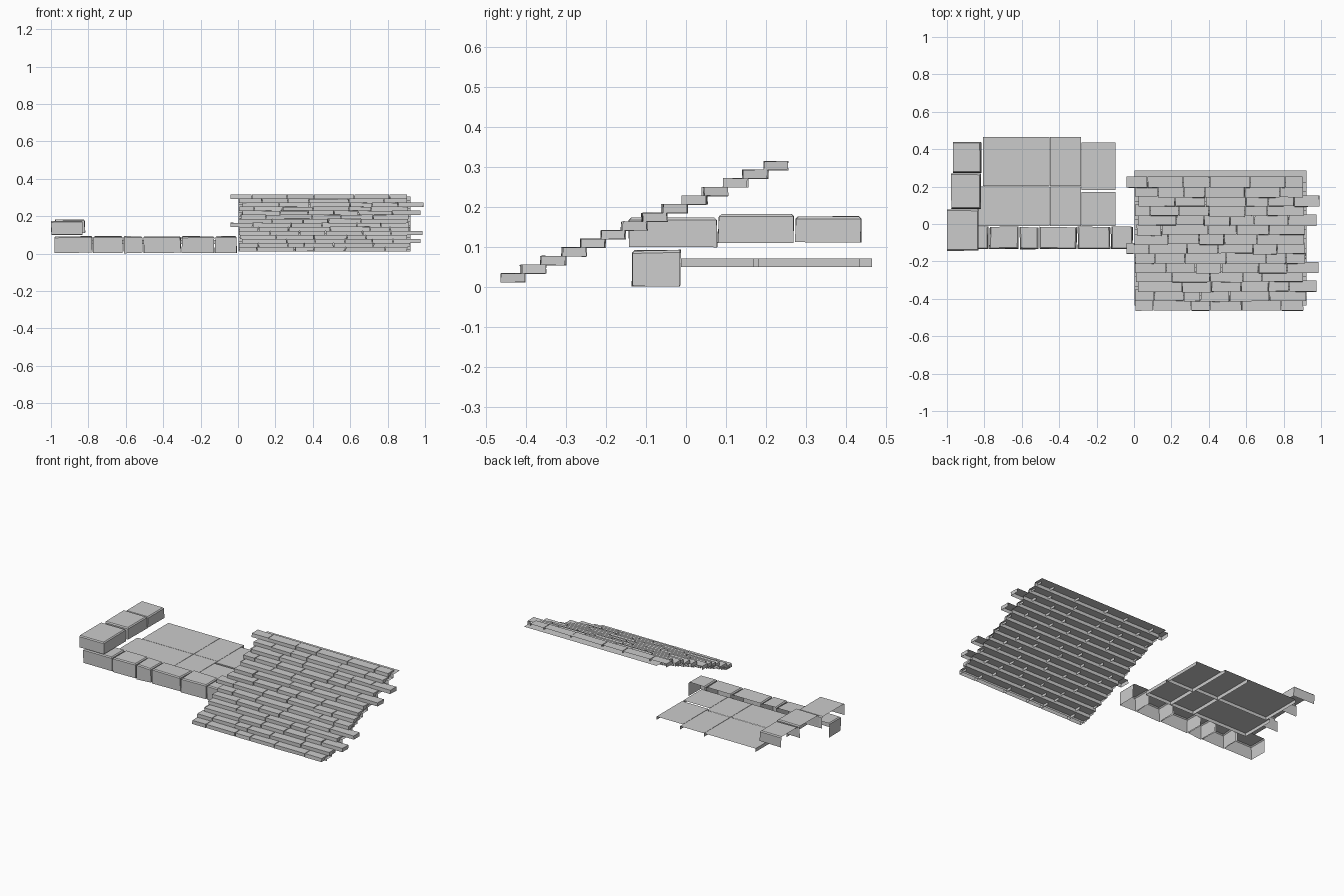
import bpy, bmesh, random

if "Cube" in bpy.data.objects:
    bpy.data.objects.remove(bpy.data.objects["Cube"])
random.seed(7)


def block(bm, lo, hi, sides, jitter=0.0, chip=0.0):
    """Open-bottomed block: a top plus the listed sides; chip chamfers the exposed top edges."""
    j = lambda: random.uniform(-jitter, jitter)
    v = {}
    for a in (0, 1):
        for b in (0, 1):
            for c in (0, 1):
                v[a, b, c] = bm.verts.new(((lo[0], hi[0])[a] + j(),
                                           (lo[1], hi[1])[b] + j(),
                                           (lo[2], hi[2])[c] + j() * 0.6))
    loops = {'top': ((0, 0, 1), (1, 0, 1), (1, 1, 1), (0, 1, 1)),
             '-y': ((0, 0, 0), (1, 0, 0), (1, 0, 1), (0, 0, 1)),
             '+y': ((1, 1, 0), (0, 1, 0), (0, 1, 1), (1, 1, 1)),
             '-x': ((0, 1, 0), (0, 0, 0), (0, 0, 1), (0, 1, 1)),
             '+x': ((1, 0, 0), (1, 1, 0), (1, 1, 1), (1, 0, 1))}
    faces = [bm.faces.new([v[k] for k in loops[s]]) for s in ['top'] + sides]
    if chip:
        edges = [e for e in faces[0].edges if len(e.link_faces) == 2]
        bmesh.ops.bevel(bm, geom=edges, offset=chip, segments=1, affect='EDGES')
    for p in [p for p in v.values() if p.is_valid and not p.link_faces]:
        bm.verts.remove(p)


def finish(bm, name):
    me = bpy.data.meshes.new(name)
    bm.to_mesh(me)
    bm.free()
    ob = bpy.data.objects.new(name, me)
    bpy.context.collection.objects.link(ob)
    return ob


ROWS, DY, DZ = 14, 0.0506, 0.0216
Y0, Z0 = -0.463, 0.012
overhang_right = {2: 0.98, 4: 0.99, 9: 0.98, 11: 0.995}
overhang_left = {6: -0.04, 13: -0.04}

# Sloping rows of thin shingle bricks
bm = bmesh.new()
for i in range(ROWS):
    y, z = Y0 + i * DY, Z0 + i * DZ
    start = overhang_left.get(i, random.uniform(0.0, 0.025))
    end = overhang_right.get(i, random.uniform(0.905, 0.925))
    n = random.choice((5, 6, 6))
    w = [random.uniform(0.6, 1.5) for _ in range(n)]
    x = start
    for k in range(n):
        x2 = x + (end - start) * w[k] / sum(w)
        dy = random.uniform(-0.004, 0.003) if 0 < i < ROWS - 1 else 0
        block(bm, (x, y + dy, z), (x2 - 0.004, y + 0.06 + dy, z + 0.0225),
              ['-y', '-x', '+x'], 0.0015)
        x = x2
finish(bm, "shingle_bricks")

# Stepped backing sheet under the shingles
bm = bmesh.new()
pts = []
for i in range(ROWS):
    y, z = Y0 + 0.028 + i * DY, Z0 + 0.012 + i * DZ
    pts += [(y, z - DZ if i else z - 0.012), (y, z)]
pts.append((0.286, pts[-1][1]))
left = [bm.verts.new((0.003, y, z)) for y, z in pts]
right = [bm.verts.new((0.922, y, z)) for y, z in pts]
for k in range(len(pts) - 1):
    bm.faces.new((left[k], right[k], right[k + 1], left[k + 1]))
finish(bm, "shingle_backing")

# Front row of kerb stones
bm = bmesh.new()
cuts = [-0.98, -0.772, -0.61, -0.505, -0.30, -0.12, 0.0]
for a, b in zip(cuts, cuts[1:]):
    block(bm, (a, -0.133, 0.003), (b - 0.007, -0.015, 0.092),
          ['-y', '-x', '+x'], 0.003, 0.006)
finish(bm, "front_kerb_stones")

# Raised side row of stones
bm = bmesh.new()
for x1, x2, y1, y2, z1, z2, s in [
        (-0.998, -0.832, -0.143, 0.078, 0.100, 0.174, ['-y', '+y', '+x']),
        (-0.978, -0.818, 0.081, 0.270, 0.110, 0.182, ['-y', '+y', '+x']),
        (-0.968, -0.818, 0.274, 0.438, 0.112, 0.177, ['-y', '+y', '+x'])]:
    block(bm, (x1, y1, z1), (x2, y2, z2), s, 0.002, 0.006)
finish(bm, "side_wall_stones")

# Thin paving slabs
bm = bmesh.new()
for x1, x2, y1, y2 in [
        (-0.808, -0.451, 0.203, 0.465), (-0.449, -0.284, 0.203, 0.465),
        (-0.282, -0.100, 0.182, 0.435), (-0.838, -0.451, -0.012, 0.201),
        (-0.449, -0.284, -0.012, 0.201), (-0.282, -0.100, -0.012, 0.170)]:
    block(bm, (x1, y1, 0.051), (x2, y2, 0.072), ['-y', '-x', '+x'])
finish(bm, "paving_slabs")
